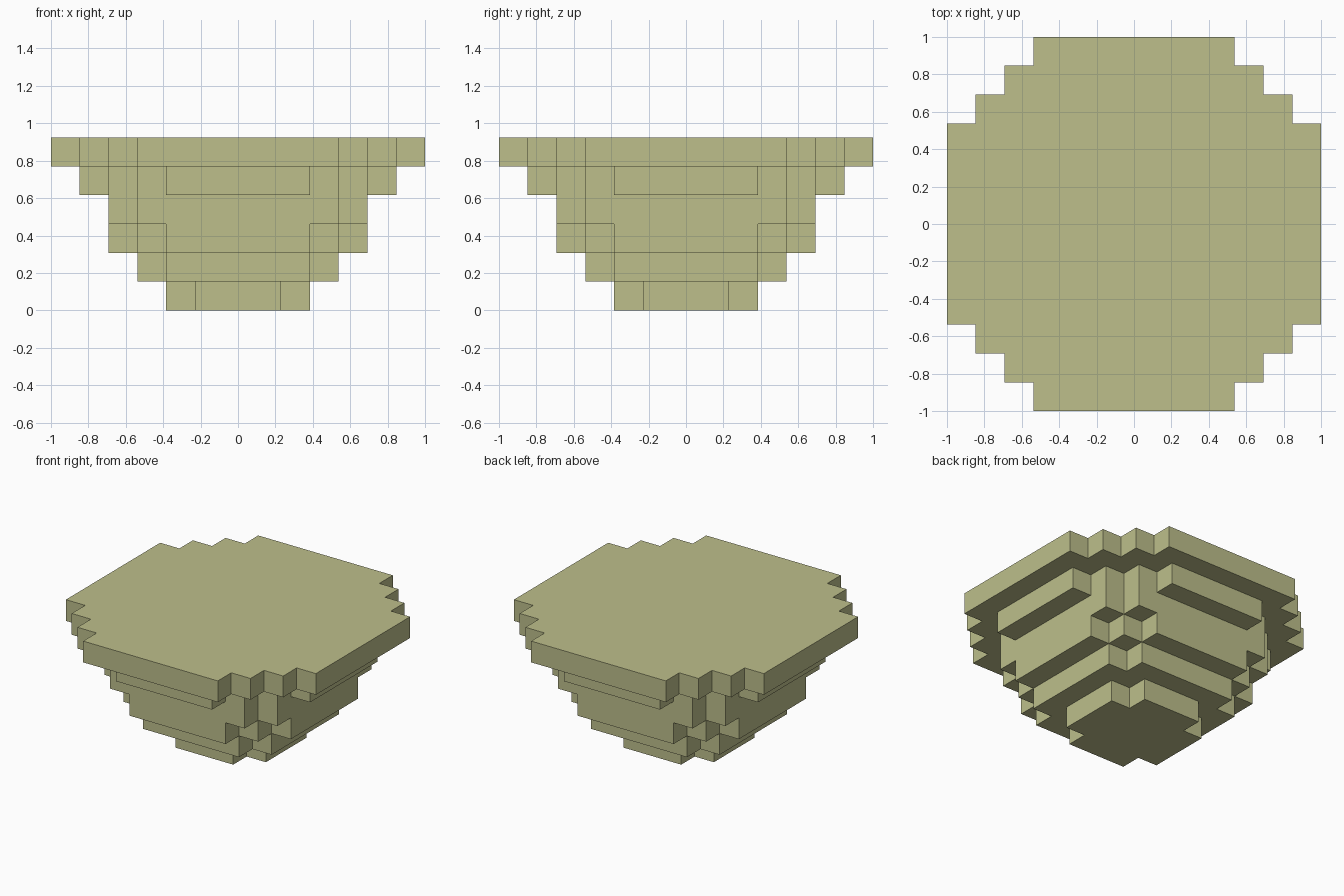
import bpy
import bmesh
import math
from mathutils import Vector

cube = bpy.data.objects.get("Cube")
if cube:
    bpy.data.objects.remove(cube, do_unlink=True)

UNIT = 2 / 13  # edge of one block

# Each layer, bottom to top: half-width in blocks of the rows at distance 0, 1, 2... from the middle
LAYERS = [
    [2, 2, 1],
    [3, 3, 3, 2],
    [4, 4, 4, 3, 2],
    [4, 4, 4, 4, 3],
    [5, 5, 5, 4, 3, 2],
    [6, 6, 6, 6, 5, 4, 3],
]


def layer_blocks(level, rows):
    reach = len(rows) - 1
    return {(x, y, level)
            for y in range(-reach, reach + 1)
            for x in range(-rows[abs(y)], rows[abs(y)] + 1)}


def build_shell(name, blocks, material):
    """Skin a set of blocks with outer faces only, then merge flat areas."""
    bm = bmesh.new()
    verts = {}

    def corner(point):
        key = tuple(round(2 * c) for c in point)
        if key not in verts:
            verts[key] = bm.verts.new(point * UNIT)
        return verts[key]

    for block in blocks:
        centre = Vector(block) + Vector((0, 0, 0.5))
        for axis in range(3):
            for sign in (-1, 1):
                normal = Vector((0, 0, 0))
                normal[axis] = sign
                neighbour = tuple(b + int(n) for b, n in zip(block, normal))
                if neighbour in blocks:
                    continue
                side = Vector((0, 0, 0))
                side[(axis + 1) % 3] = 1
                up = normal.cross(side)
                bm.faces.new([corner(centre + (normal + a * side + b * up) / 2)
                              for a, b in ((-1, -1), (1, -1), (1, 1), (-1, 1))])

    bmesh.ops.dissolve_limit(bm, angle_limit=math.radians(1),
                             verts=bm.verts[:], edges=bm.edges[:])
    mesh = bpy.data.meshes.new(name)
    bm.to_mesh(mesh)
    bm.free()
    mesh.materials.append(material)
    obj = bpy.data.objects.new(name, mesh)
    bpy.context.scene.collection.objects.link(obj)
    return obj


# Olive colour
olive = bpy.data.materials.new("pale_olive")
olive.use_nodes = True
colour = (0.51, 0.52, 0.26, 1)
olive.diffuse_color = colour
bsdf = next(n for n in olive.node_tree.nodes if n.type == "BSDF_PRINCIPLED")
bsdf.inputs["Base Color"].default_value = colour

# Stepped half dome, flat side up
blocks = set()
for level, rows in enumerate(LAYERS):
    blocks |= layer_blocks(level, rows)
build_shell("stepped_half_dome", blocks, olive)
